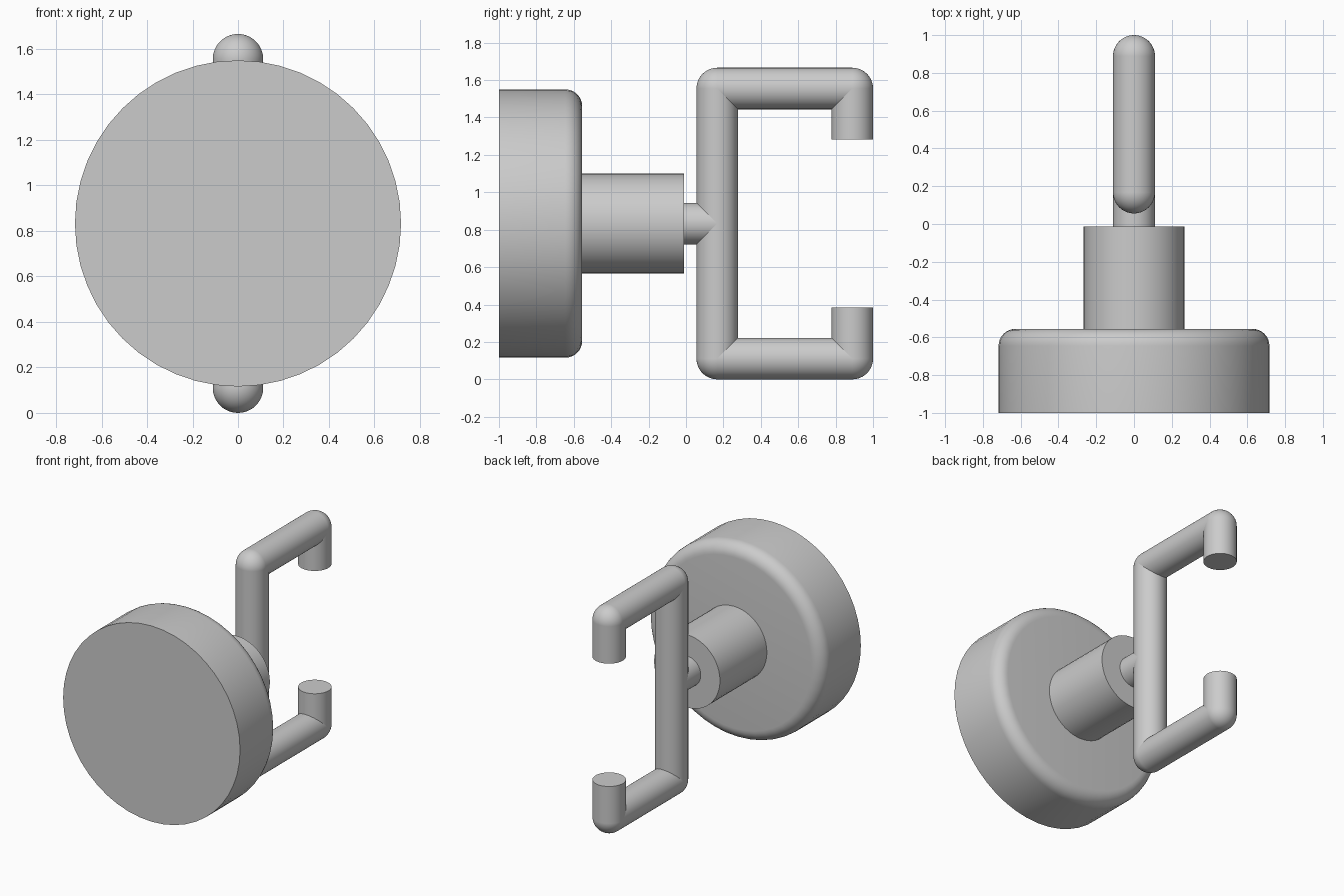
import bpy, bmesh, math
from mathutils import Vector, Matrix

cube = bpy.data.objects.get("Cube")
if cube:
    bpy.data.objects.remove(cube, do_unlink=True)

grey = bpy.data.materials.new("plain grey")
grey.use_nodes = True
colour = (0.6, 0.6, 0.6, 1)
grey.diffuse_color = colour
grey.node_tree.nodes["Principled BSDF"].inputs["Base Color"].default_value = colour

MID = 0.833      # height of the central axis
TUBE = 0.111     # hook tube radius
BACK, TIP = 0.167, 0.889


def finish(name, bm):
    bmesh.ops.recalc_face_normals(bm, faces=bm.faces)
    mesh = bpy.data.meshes.new(name)
    bm.to_mesh(mesh)
    bm.free()
    mesh.materials.append(grey)
    obj = bpy.data.objects.new(name, mesh)
    bpy.context.collection.objects.link(obj)
    bpy.ops.object.select_all(action="DESELECT")
    obj.select_set(True)
    bpy.context.view_layer.objects.active = obj
    bpy.ops.object.shade_smooth_by_angle(angle=math.radians(35))
    return obj


def rod(bm, start, end, radius, caps=True, sides=48):
    a, b = Vector(start), Vector(end)
    turn = (b - a).to_track_quat("Z", "Y").to_matrix().to_4x4()
    bmesh.ops.create_cone(bm, cap_ends=caps, segments=sides, radius1=radius,
                          radius2=radius, depth=(b - a).length,
                          matrix=Matrix.Translation((a + b) / 2) @ turn)


# Round base disc with a filleted back rim, lathed about the y axis
R, FRONT, REAR, FILLET = 0.717, -1.0, -0.555, 0.09
profile = [(0, FRONT), (R, FRONT)]
for i in range(9):
    t = math.pi / 2 * i / 8
    profile.append((R - FILLET + FILLET * math.cos(t), REAR - FILLET + FILLET * math.sin(t)))
profile.append((0, REAR))
bm = bmesh.new()
verts = [bm.verts.new((r, y, MID)) for r, y in profile]
edges = [bm.edges.new(pair) for pair in zip(verts, verts[1:])]
bmesh.ops.spin(bm, geom=verts + edges, cent=(0, 0, MID), axis=(0, 1, 0),
               angle=math.tau, steps=48)
bmesh.ops.remove_doubles(bm, verts=bm.verts, dist=0.0005)
finish("base_disc", bm)

# Thick stem and thin neck
for name, y0, y1, radius in (("stem", REAR, -0.012, 0.267), ("neck", -0.012, BACK, TUBE)):
    bm = bmesh.new()
    rod(bm, (0, y0, MID), (0, y1, MID), radius)
    finish(name, bm)

# Bracket: upright bar with an arm and an inward tip at each end
bm = bmesh.new()
reach = MID - TUBE
rod(bm, (0, BACK, MID - reach), (0, BACK, MID + reach), TUBE, caps=False)
for side in (-1, 1):
    z = MID + side * reach
    rod(bm, (0, BACK, z), (0, TIP, z), TUBE, caps=False)
    rod(bm, (0, TIP, z), (0, TIP, MID + side * 0.45), TUBE)
    for y in (BACK, TIP):
        bmesh.ops.create_uvsphere(bm, u_segments=48, v_segments=24, radius=TUBE,
                                  matrix=Matrix.Translation((0, y, z)))
finish("hook_bracket", bm)
